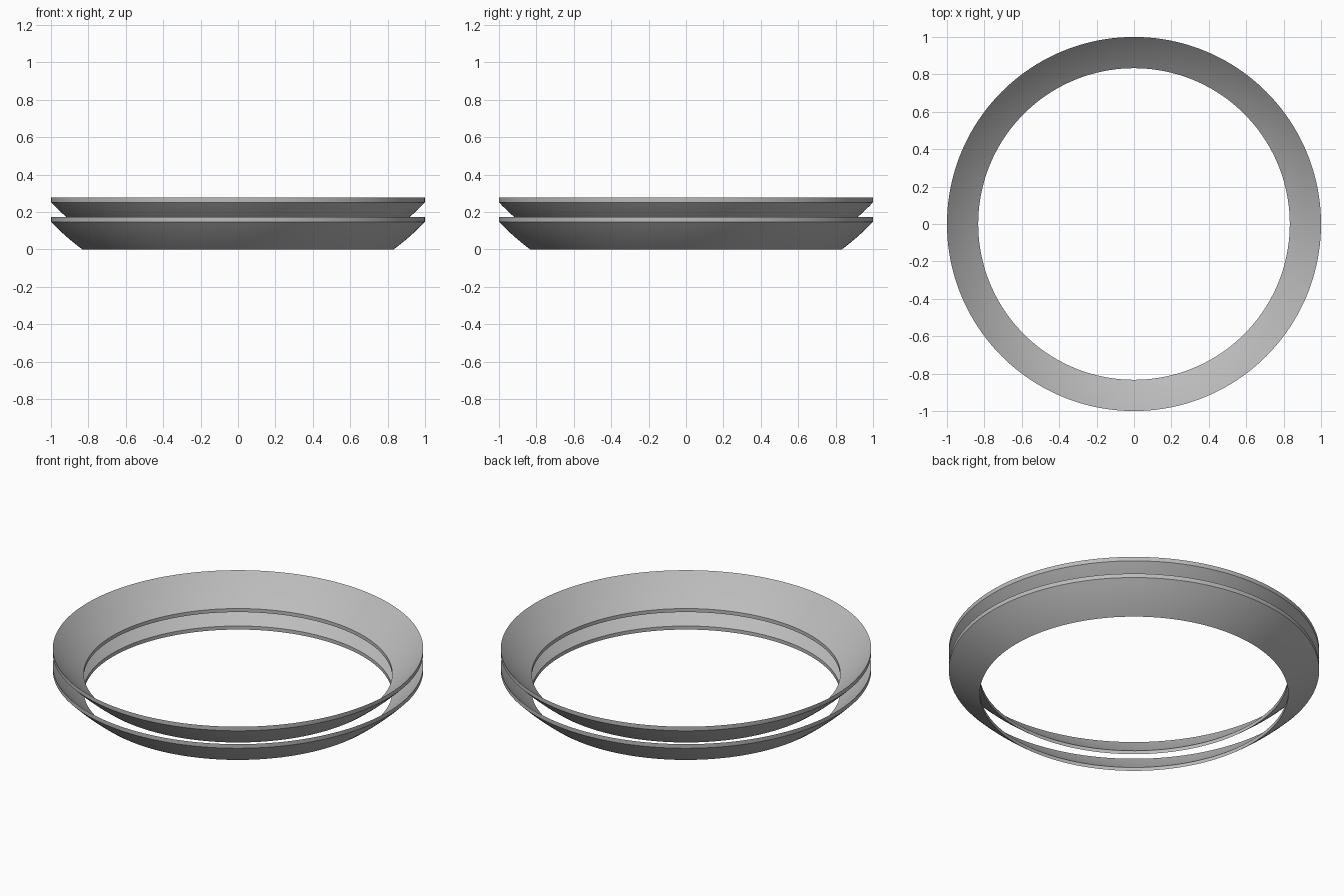
import bpy, bmesh, math

if "Cube" in bpy.data.objects:
    bpy.data.objects.remove(bpy.data.objects["Cube"])

R_OUT, THICK = 1.39, 0.017      # spherical bowl radius and shell thickness
R_HOLE, R_RIM = 0.833, 1.0      # inner opening and outer rim
SEGMENTS, STEPS = 160, 8
CENTRE_Z = math.sqrt(R_OUT**2 - R_HOLE**2)

grey = bpy.data.materials.new("mid grey")
grey.diffuse_color = (0.5, 0.5, 0.5, 1)
grey.use_nodes = True
grey.node_tree.nodes["Principled BSDF"].inputs["Base Color"].default_value = grey.diffuse_color


def bowl_arc(radius):
    """Points along a spherical bowl from the opening to the rim."""
    pts = []
    for i in range(STEPS + 1):
        r = R_HOLE + (R_RIM - R_HOLE) * i / STEPS
        pts.append((r, CENTRE_Z - math.sqrt(radius**2 - r**2)))
    return pts


def make_ring(name, z):
    # closed section: underside outwards, rim lip, top side inwards, inner lip
    section = bowl_arc(R_OUT) + bowl_arc(R_OUT - THICK)[::-1]
    n = len(section)
    bm = bmesh.new()
    rings = []
    for s in range(SEGMENTS):
        a = 2 * math.pi * s / SEGMENTS
        rings.append([bm.verts.new((r * math.cos(a), r * math.sin(a), h)) for r, h in section])
    for s in range(SEGMENTS):
        p, q = rings[s], rings[(s + 1) % SEGMENTS]
        for i in range(n):
            j = (i + 1) % n
            bm.faces.new((p[i], q[i], q[j], p[j]))
    bmesh.ops.recalc_face_normals(bm, faces=bm.faces)
    mesh = bpy.data.meshes.new(name)
    bm.to_mesh(mesh)
    bm.free()
    mesh.materials.append(grey)
    ob = bpy.data.objects.new(name, mesh)
    ob.location.z = z
    bpy.context.collection.objects.link(ob)
    bpy.ops.object.select_all(action='DESELECT')
    ob.select_set(True)
    bpy.context.view_layer.objects.active = ob
    bpy.ops.object.shade_smooth_by_angle(angle=math.radians(30))


# two identical dished rings, one above the other
make_ring("lower_dished_ring", 0.0)
make_ring("upper_dished_ring", 0.104)
